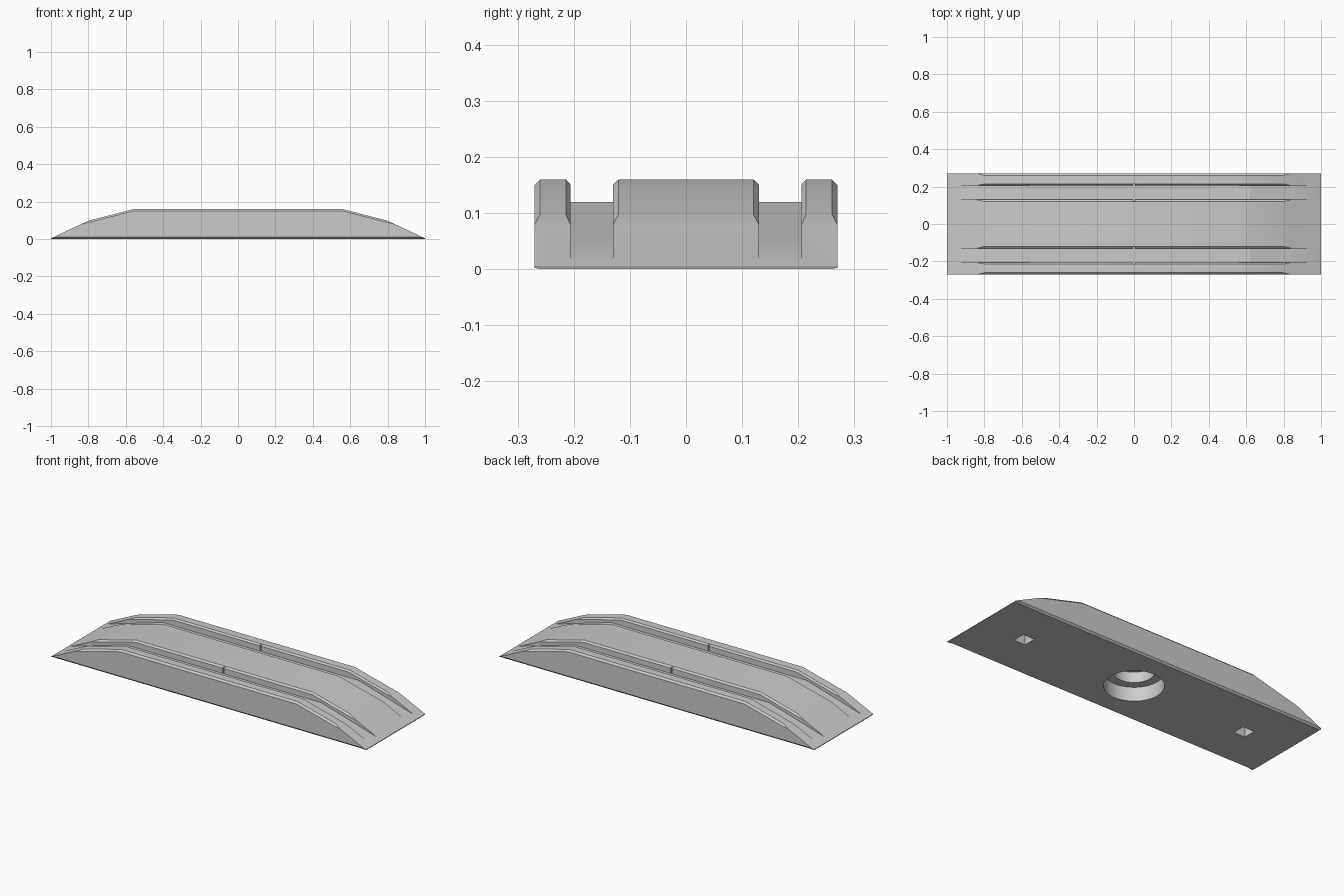
import bpy, bmesh, math

cube = bpy.data.objects.get("Cube")
if cube:
    bpy.data.objects.remove(cube, do_unlink=True)

grey = bpy.data.materials.new("light grey")
grey.use_nodes = True
COLOUR = (0.6, 0.6, 0.6, 1)
grey.diffuse_color = COLOUR
grey.node_tree.nodes["Principled BSDF"].inputs["Base Color"].default_value = COLOUR

HALF_WIDTH, GROOVE_IN, GROOVE_OUT, BEVEL = 0.27, 0.13, 0.206, 0.01
GROOVE_END, GROOVE_FLAT, GROOVE_Z = 0.97, 0.62, 0.12


def lerp_path(x, path):
    """Height at x along a list of (x, z) points."""
    for (x0, z0), (x1, z1) in zip(path, path[1:]):
        if x <= x1:
            return z0 + (z1 - z0) * (x - x0) / (x1 - x0)
    return path[-1][1]


RAMP = [(0, 0.16), (0.56, 0.16), (0.8, 0.098), (1, 0.004)]


def section(x):
    """Half cross-section from the middle outwards, mirrored to a full loop."""
    a = abs(x)
    top = lerp_path(a, RAMP)
    end_z = lerp_path(GROOVE_END, RAMP)
    floor = lerp_path(a, [(0, GROOVE_Z), (GROOVE_FLAT, GROOVE_Z), (GROOVE_END, end_z), (1, top)])
    c = BEVEL * min(1, max(0, (0.84 - a) / 0.04))
    foot = min(BEVEL, top * 0.6)
    half = [(GROOVE_IN - c, top), (GROOVE_IN, top - c * 0.9), (GROOVE_IN, floor),
            (GROOVE_OUT, floor), (GROOVE_OUT, top - c * 0.9), (GROOVE_OUT + c * 0.8, top),
            (HALF_WIDTH - c, top), (HALF_WIDTH, top - c), (HALF_WIDTH, foot),
            (HALF_WIDTH - BEVEL, 0)]
    return [(x, y, z) for y, z in half] + [(x, -y, z) for y, z in reversed(half)]


def finish(name, bm):
    bmesh.ops.recalc_face_normals(bm, faces=bm.faces)
    mesh = bpy.data.meshes.new(name)
    bm.to_mesh(mesh)
    bm.free()
    mesh.materials.append(grey)
    obj = bpy.data.objects.new(name, mesh)
    bpy.context.collection.objects.link(obj)
    return obj


# Grooved ramp body, lofted along x
right = [0.56, GROOVE_FLAT, 0.8, 0.84, GROOVE_END, 1]
stations = [-x for x in reversed(right)] + right
bm = bmesh.new()
loops = [[bm.verts.new(p) for p in section(x)] for x in stations]
for a, b in zip(loops, loops[1:]):
    for i in range(len(a)):
        j = (i + 1) % len(a)
        bm.faces.new((a[i], a[j], b[j], b[i]))
bm.faces.new(loops[0])
bm.faces.new(loops[-1])
bmesh.ops.remove_doubles(bm, verts=bm.verts, dist=1e-5)
body = finish("ramp_body", bm)


def cut(tool):
    tool.hide_render = True
    mod = body.modifiers.new("cut", 'BOOLEAN')
    mod.operation, mod.solver, mod.object = 'DIFFERENCE', 'EXACT', tool
    bpy.ops.object.select_all(action='DESELECT')
    bpy.context.view_layer.objects.active = body
    body.select_set(True)
    bpy.ops.object.modifier_apply(modifier=mod.name)
    bpy.data.objects.remove(tool, do_unlink=True)


def box_cutter(low, high):
    bm = bmesh.new()
    bmesh.ops.create_cube(bm, size=1)
    for v in bm.verts:
        v.co = [l + (h - l) * (c + 0.5) for l, h, c in zip(low, high, v.co)]
    return finish("box_cutter", bm)


def round_cutter(radius, top):
    bm = bmesh.new()
    bmesh.ops.create_cone(bm, cap_ends=True, segments=48, radius1=radius, radius2=radius, depth=top + 0.1)
    bmesh.ops.translate(bm, verts=bm.verts, vec=(0, 0, (top - 0.1) / 2))
    return finish("round_cutter", bm)


# Stepped round socket underneath
cut(round_cutter(0.153, 0.08))
cut(round_cutter(0.105, 0.14))

for s in (-1, 1):
    # Square sockets underneath
    cut(box_cutter((s * 0.72 - 0.036, -0.036, -0.1), (s * 0.72 + 0.036, 0.036, 0.08)))
    # Small notches in the groove walls
    y = s * (GROOVE_IN + GROOVE_OUT) / 2
    w = (GROOVE_OUT - GROOVE_IN) / 2 + 0.007
    cut(box_cutter((-0.006, y - w, 0.121), (0.006, y + w, 0.2)))

bpy.ops.object.shade_smooth_by_angle(angle=math.radians(15))
